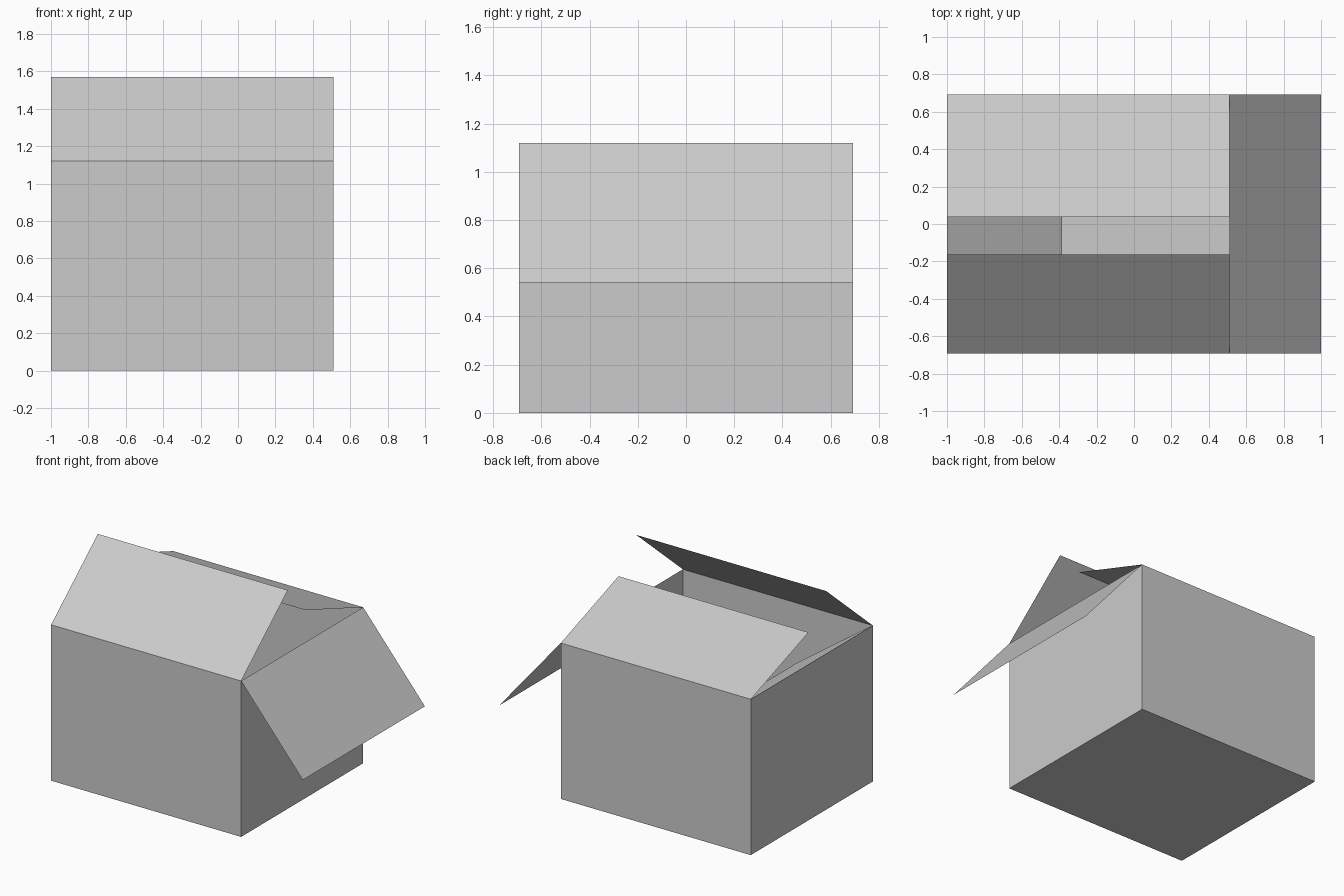
import bpy
import bmesh
from mathutils import Vector

cube = bpy.data.objects.get("Cube")
if cube:
    bpy.data.objects.remove(cube, do_unlink=True)

LEFT, RIGHT = 0.51, -1.0      # side walls along x
DEPTH = 0.693                 # half depth along y
HEIGHT = 1.12

# Plain grey card
card = bpy.data.materials.new("grey_card")
card.use_nodes = True
color = (0.6, 0.6, 0.6, 1)
card.diffuse_color = color
card.node_tree.nodes["Principled BSDF"].inputs["Base Color"].default_value = color


def add_object(name, bm):
    mesh = bpy.data.meshes.new(name)
    bm.to_mesh(mesh)
    bm.free()
    mesh.materials.append(card)
    obj = bpy.data.objects.new(name, mesh)
    bpy.context.collection.objects.link(obj)
    return obj


def add_flap(name, start, end, swing):
    """Thin sheet hinged on the edge start-end, reaching out by swing."""
    bm = bmesh.new()
    a, b, s = Vector(start), Vector(end), Vector(swing)
    bm.faces.new([bm.verts.new(p) for p in (a, b, b + s, a + s)])
    add_object(name, bm)


# Open-topped body of thin card
bm = bmesh.new()
bmesh.ops.create_cube(bm, size=1)
top = [f for f in bm.faces if f.normal.z > 0.9]
bmesh.ops.delete(bm, geom=top, context='FACES_ONLY')
bmesh.ops.scale(bm, vec=(LEFT - RIGHT, 2 * DEPTH, HEIGHT), verts=bm.verts)
bmesh.ops.translate(bm, vec=((LEFT + RIGHT) / 2, 0, HEIGHT / 2), verts=bm.verts)
add_object("box_body", bm)

# Four lid flaps: front and back lean in, left hangs out, right drops inside
front_right = (RIGHT, -DEPTH, HEIGHT)
front_left = (LEFT, -DEPTH, HEIGHT)
back_left = (LEFT, DEPTH, HEIGHT)
back_right = (RIGHT, DEPTH, HEIGHT)
add_flap("front_flap", front_right, front_left, (0, 0.53, 0.45))
add_flap("back_flap", back_left, back_right, (0, -0.655, 0.23))
add_flap("left_flap", front_left, back_left, (0.49, 0, -0.58))
add_flap("right_flap", back_right, front_right, (0.615, 0, -0.44))
